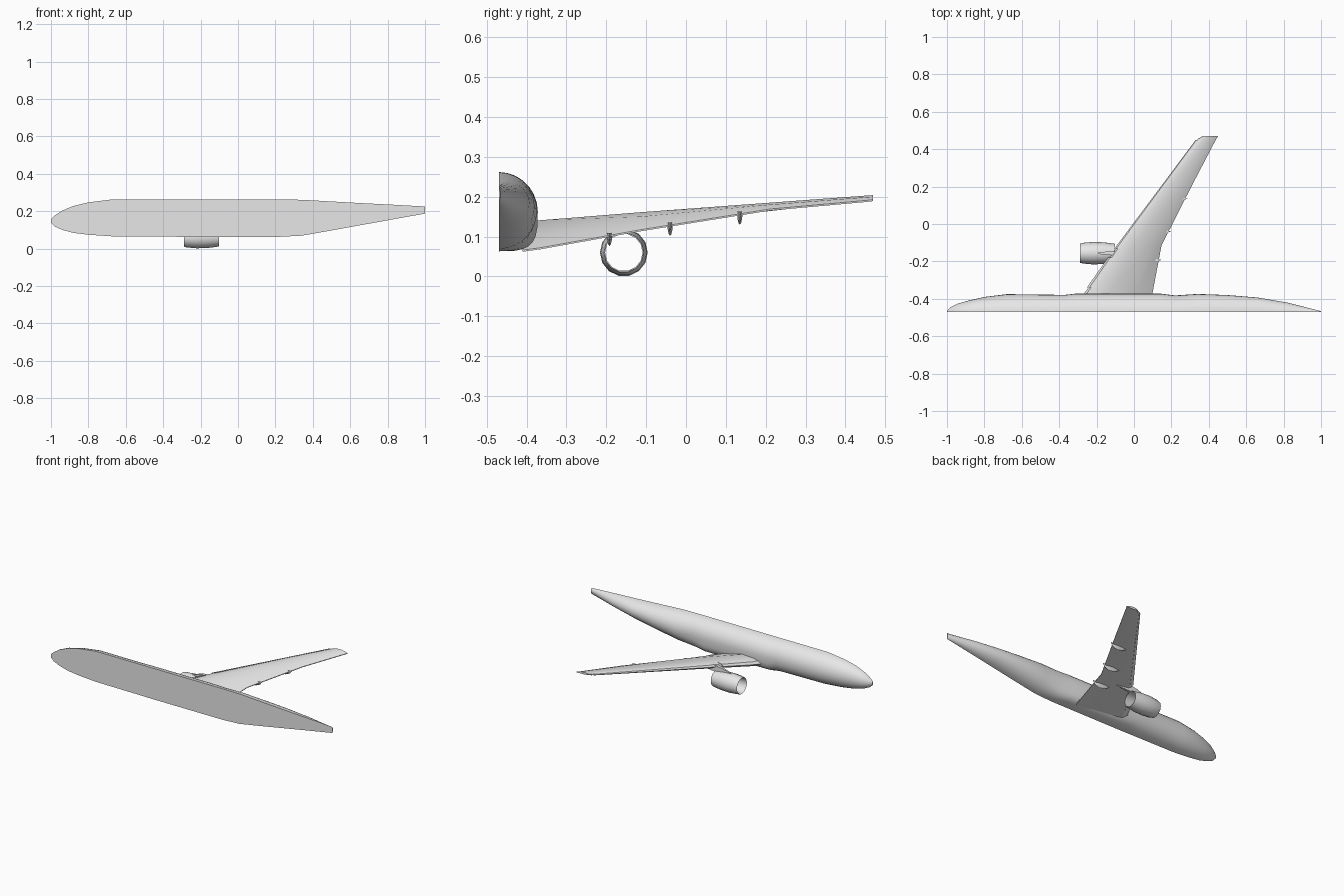
import bpy, bmesh, math
from mathutils import Vector

cube = bpy.data.objects.get("Cube")
if cube:
    bpy.data.objects.remove(cube, do_unlink=True)

grey = bpy.data.materials.new("light grey")
grey.use_nodes = True
colour = (0.8, 0.8, 0.8, 1)
grey.diffuse_color = colour
grey.node_tree.nodes["Principled BSDF"].inputs["Base Color"].default_value = colour

CUT = -0.47  # plane where the body is halved


def loft(name, rings, closed_loop=False, angle=30):
    """Skin a list of equal-sized rings; cap the ends unless they join up."""
    bm = bmesh.new()
    rows = [[bm.verts.new(p) for p in ring] for ring in rings]
    size = len(rows[0])
    pairs = list(zip(rows, rows[1:]))
    if closed_loop:
        pairs.append((rows[-1], rows[0]))
    for a, b in pairs:
        for i in range(size):
            j = (i + 1) % size
            bm.faces.new((a[i], a[j], b[j], b[i]))
    if not closed_loop:
        bm.faces.new(rows[0])
        bm.faces.new(rows[-1])
    bmesh.ops.recalc_face_normals(bm, faces=bm.faces)
    mesh = bpy.data.meshes.new(name)
    bm.to_mesh(mesh)
    bm.free()
    mesh.materials.append(grey)
    obj = bpy.data.objects.new(name, mesh)
    bpy.context.collection.objects.link(obj)
    bpy.ops.object.select_all(action="DESELECT")
    obj.select_set(True)
    bpy.context.view_layer.objects.active = obj
    bpy.ops.object.shade_smooth_by_angle(angle=math.radians(angle))
    return obj


# Half fuselage: x, half width, bottom, top, squareness of the lower half
stations = [
    (-1.0, 0.006, 0.138, 0.158, 2), (-0.98, 0.025, 0.118, 0.177, 2),
    (-0.94, 0.045, 0.1, 0.203, 2), (-0.88, 0.062, 0.084, 0.228, 2),
    (-0.8, 0.08, 0.074, 0.247, 2), (-0.68, 0.095, 0.066, 0.262, 2),
    (-0.37, 0.091, 0.064, 0.262, 2.2), (-0.31, 0.098, 0.063, 0.262, 3),
    (0.14, 0.098, 0.063, 0.262, 3.5), (0.22, 0.088, 0.063, 0.262, 2.6),
    (0.34, 0.096, 0.069, 0.261, 2), (0.5, 0.09, 0.097, 0.252, 2),
    (0.66, 0.077, 0.126, 0.243, 2), (0.82, 0.05, 0.155, 0.235, 2),
    (1.0, 0.004, 0.187, 0.225, 2),
]
SEGMENTS = 14
rings = []
for x, width, low, high, power in stations:
    mid, half = (low + high) / 2, (high - low) / 2
    ring = []
    for i in range(SEGMENTS + 1):
        t = math.pi * i / SEGMENTS
        s, c = max(math.sin(t), 0), math.cos(t)
        e = 2 / (power if c < 0 else 2)
        up = math.copysign(abs(c) ** e, c)
        ring.append((x, CUT + width * s ** e, mid + half * up))
    rings.append(ring)
loft("fuselage", rings)

# Wing: y, leading x, trailing x, crest, hinge, trailing edge, underside
wing_stations = [
    (-0.41, -0.29, 0.09, 0.137, 0.1, 0.062, 0.078),
    (-0.365, -0.262, 0.1, 0.141, 0.106, 0.068, 0.084),
    (-0.115, -0.085, 0.147, 0.161, 0.15, 0.113, 0.122),
    (0.21, 0.155, 0.312, 0.185, 0.18, 0.165, 0.165),
    (0.455, 0.342, 0.44, 0.203, 0.199, 0.187, 0.188),
    (0.47, 0.368, 0.45, 0.204, 0.2, 0.189, 0.19),
]


def wing_ring(row):
    y, lead, trail, crest, hinge, edge, under = row
    at = lambda f: lead + (trail - lead) * f
    thick = crest - under
    nose = under + thick * 0.5
    return [(lead, y, nose), (at(0.04), y, nose + thick * 0.27),
            (at(0.14), y, crest - thick * 0.07), (at(0.35), y, crest),
            (at(0.75), y, hinge), (trail, y, edge + 0.004), (trail, y, edge),
            (at(0.72), y, under + (edge - under) * 0.4),
            (at(0.35), y, under), (at(0.1), y, under + thick * 0.14)]


def wing_at(y):
    """Blend the wing stations at any span position."""
    for a, b in zip(wing_stations, wing_stations[1:]):
        if a[0] <= y <= b[0]:
            f = (y - a[0]) / (b[0] - a[0])
            return [p + (q - p) * f for p, q in zip(a, b)]


loft("wing", [wing_ring(r) for r in wing_stations], angle=25)

# Leading edge slats, slightly proud of the wing
for number, (start, end) in enumerate([(-0.34, -0.18), (-0.13, 0.45)]):
    rings = []
    for y in (start, end):
        ring = [Vector(p) for p in wing_ring(wing_at(y))]
        shift = Vector((-0.008, 0, 0.001))
        rings.append([ring[9] + shift, ring[0] + shift,
                      ring[1] + shift, ring[2] + shift])
    loft("slat_%d" % (number + 1), rings)


def canoe(name, y, start, end, top, depth, width):
    """Pointed fairing hanging under the wing."""
    rings = []
    for f, scale in ((0, 0.1), (0.3, 0.8), (0.65, 1), (0.9, 0.6), (1, 0.1)):
        x = start + (end - start) * f
        rings.append([(x, y + width * scale * math.cos(a),
                       top - depth * scale * math.sin(a))
                      for a in [math.pi * i / 6 for i in range(7)]])
    loft(name, rings, angle=40)


# Flap track fairings
for number, y in enumerate((-0.192, -0.04, 0.135)):
    row = wing_at(y)
    canoe("flap_fairing_%d" % (number + 1), y, row[2] - 0.11, row[2] + 0.012,
          row[5] + 0.01, 0.033, 0.007)

# Open engine nacelle: x and radius around the closed wall section
wall = [(-0.288, 0.051), (-0.275, 0.055), (-0.22, 0.06), (-0.16, 0.058),
        (-0.102, 0.05), (-0.102, 0.047), (-0.2, 0.049), (-0.275, 0.048)]
ENGINE_Y, ENGINE_Z = -0.156, 0.06
rings = []
for x, radius in wall:
    rings.append([(x, ENGINE_Y + radius * math.cos(a), ENGINE_Z + radius * math.sin(a))
                  for a in [math.tau * i / 14 for i in range(14)]])
loft("engine_nacelle", rings, closed_loop=True, angle=35)

# Pylon joining nacelle and wing
rings = []
for x, low, high, width in ((-0.215, 0.112, 0.119, 0.003), (-0.15, 0.111, 0.138, 0.008),
                            (-0.1, 0.106, 0.147, 0.009), (0.0, 0.112, 0.135, 0.003)):
    rings.append([(x, ENGINE_Y - width, low), (x, ENGINE_Y + width, low),
                  (x, ENGINE_Y + width, high), (x, ENGINE_Y - width, high)])
loft("engine_pylon", rings)
